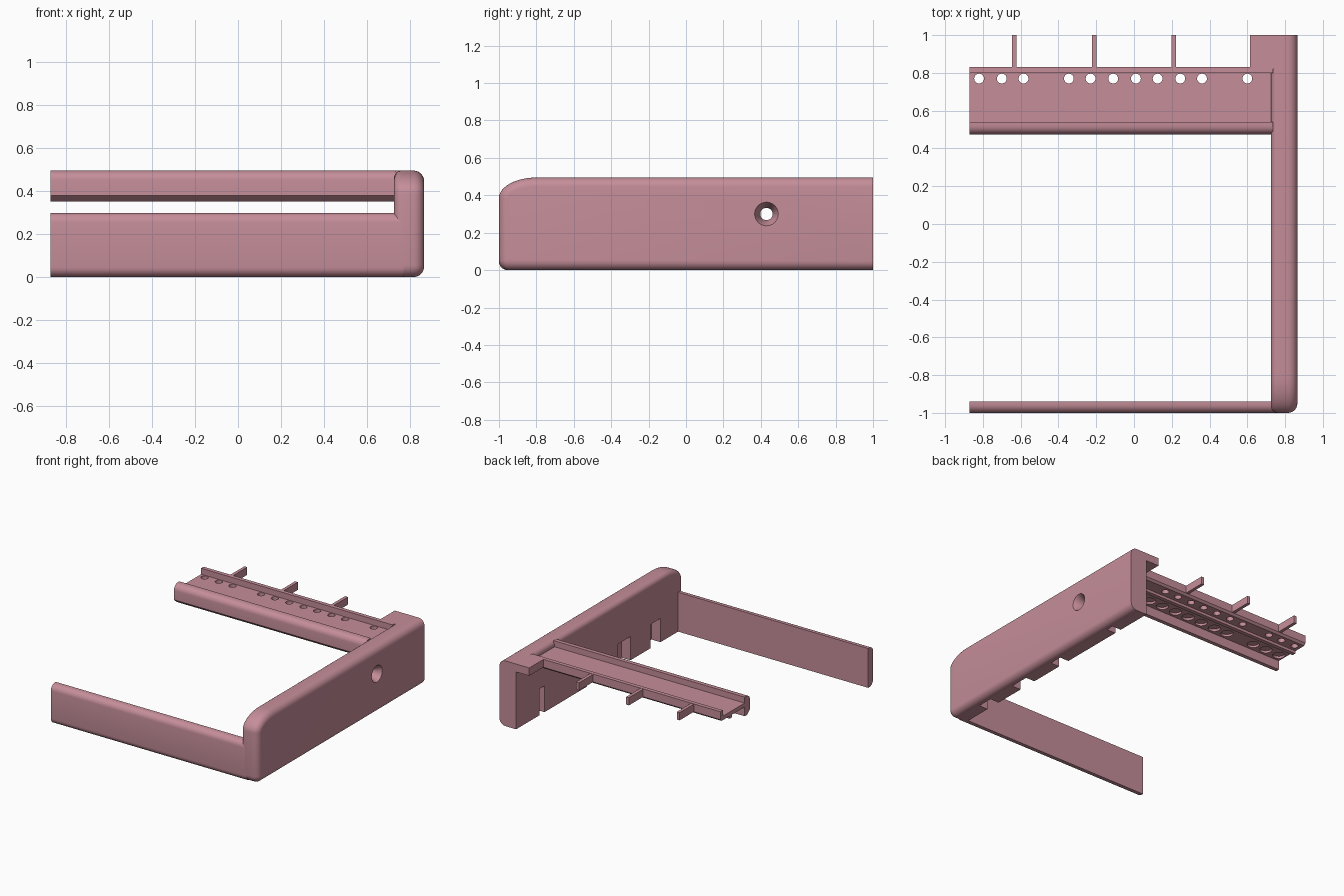
import bpy, bmesh, math

if "Cube" in bpy.data.objects:
    bpy.data.objects.remove(bpy.data.objects["Cube"])

pink = bpy.data.materials.new("dusty_pink")
pink.diffuse_color = (0.56, 0.27, 0.32, 1)
pink.use_nodes = True
pink.node_tree.nodes["Principled BSDF"].inputs["Base Color"].default_value = pink.diffuse_color


def finish(name, bm):
    bmesh.ops.recalc_face_normals(bm, faces=bm.faces)
    me = bpy.data.meshes.new(name)
    bm.to_mesh(me)
    bm.free()
    ob = bpy.data.objects.new(name, me)
    bpy.context.collection.objects.link(ob)
    me.materials.append(pink)
    return ob


def loft(name, sections):
    """Skin a list of equal-length point loops and cap both ends."""
    bm = bmesh.new()
    rows = [[bm.verts.new(p) for p in s] for s in sections]
    n = len(rows[0])
    for a, b in zip(rows, rows[1:]):
        for i in range(n):
            j = (i + 1) % n
            bm.faces.new((a[i], a[j], b[j], b[i]))
    bm.faces.new(rows[0])
    bm.faces.new(rows[-1])
    return finish(name, bm)


def extrude_x(name, profile, x0, x1):
    return loft(name, [[(x, y, z) for y, z in profile] for x in (x0, x1)])


def box(name, x0, x1, y0, y1, z0, z1):
    return extrude_x(name, [(y0, z0), (y1, z0), (y1, z1), (y0, z1)], x0, x1)


def rod(name, center, axis, r0, r1, depth, seg=24):
    """Cylinder or cone starting at center and running along x or z."""
    bm = bmesh.new()
    secs = []
    for r, h in ((r0, 0), (r1, depth)):
        ring = []
        for i in range(seg):
            a = 2 * math.pi * i / seg
            u, v = r * math.cos(a), r * math.sin(a)
            off = (h, u, v) if axis == "x" else (u, v, h)
            ring.append([c + o for c, o in zip(center, off)])
        secs.append(ring)
    bm.free()
    return loft(name, secs)


def activate(ob):
    bpy.ops.object.select_all(action="DESELECT")
    ob.select_set(True)
    bpy.context.view_layer.objects.active = ob


def cut(ob, cutters):
    for c in cutters:
        c.hide_render = True
        m = ob.modifiers.new("cut", "BOOLEAN")
        m.operation, m.solver, m.object = "DIFFERENCE", "EXACT", c
        activate(ob)
        bpy.ops.object.modifier_apply(modifier=m.name)
        bpy.data.objects.remove(c)


def smooth(ob):
    activate(ob)
    bpy.ops.object.shade_smooth_by_angle(angle=math.radians(32))


def arc(cy, cz, ry, rz, a0, a1, n):
    pts = []
    for i in range(n + 1):
        a = math.radians(a0 + (a1 - a0) * i / n)
        pts.append((cy + ry * math.cos(a), cz + rz * math.sin(a)))
    return pts


# Side wall: outline with rounded front, lofted with rounded side edges
def wall_section(x, d, db):
    pts = [(1, db), (1, 0.495 - d)]
    pts += arc(-0.80, 0.385, 0.20 - d, 0.11 - d, 90, 180, 12)
    pts += arc(-0.945, 0.055, 0.055 - d, 0.055 - db, 180, 270, 6)
    return [(x, y, z) for y, z in pts]


R, STEPS = 0.05, 6
sections = []
for i in range(STEPS + 1):
    a = math.pi / 2 * i / STEPS
    sections.append(wall_section(0.725 + 0.035 * (1 - math.cos(a)), 0.035 * (1 - math.sin(a)), 0))
for i in range(STEPS + 1):
    a = math.pi / 2 * i / STEPS
    d = R * (1 - math.cos(a))
    sections.append(wall_section(0.865 - R + R * math.sin(a), d, d))
wall = loft("side_wall", sections)

# Countersunk hole and the notches along the inner bottom edge
cutters = [rod("hole_cutter", (0.6, 0.43, 0.3), "x", 0.033, 0.033, 0.4),
           rod("sink_cutter", (0.80, 0.43, 0.3), "x", 0.03, 0.066, 0.07)]
for y0, y1, h in ((0.66, 0.72, 0.20), (0.05, 0.15, 0.12), (-0.37, -0.22, 0.18), (-0.73, -0.61, 0.18)):
    cutters.append(box("notch_cutter", 0.6, 0.80, y0, y1, -0.1, h))
cut(wall, cutters)
smooth(wall)

# Front panel with rounded outer edges
panel = [(-0.94, 0), (-0.94, 0.298)]
panel += arc(-0.955, 0.253, 0.045, 0.045, 90, 180, 6)
panel += arc(-0.955, 0.045, 0.045, 0.045, 180, 270, 6)
smooth(extrude_x("front_panel", panel, -0.87, 0.77))

# Rail: shallow tray on top, ribs underneath
rail_profile = [(0.475, 0.38)] + arc(0.52, 0.45, 0.045, 0.045, 180, 90, 6)
rail_profile += [(0.54, 0.495), (0.54, 0.45), (0.80, 0.45), (0.80, 0.495),
                 (0.83, 0.495), (0.83, 0.435), (0.815, 0.42), (0.72, 0.42),
                 (0.72, 0.40), (0.69, 0.40), (0.69, 0.42), (0.54, 0.42),
                 (0.54, 0.35), (0.51, 0.35)]
rail = extrude_x("rail", rail_profile, -0.87, 0.735)
cutters = []
for x in (-0.82, -0.70, -0.585, -0.345, -0.23, -0.11, 0.01, 0.125, 0.245, 0.36, 0.60):
    cutters.append(rod("drill_cutter", (x, 0.77, 0.3), "z", 0.026, 0.026, 0.3))
    cutters.append(rod("pocket_cutter", (x, 0.60, 0.3), "z", 0.043, 0.043, 0.137))
cut(rail, cutters)
smooth(rail)

# Flange at the rear corner and locating pins behind the rail
box("corner_flange", 0.615, 0.79, 0.82, 1.0, 0.435, 0.495)
for x in (-0.635, -0.21, 0.21):
    box("rear_pin", x - 0.012, x + 0.012, 0.82, 1.0, 0.435, 0.493)
